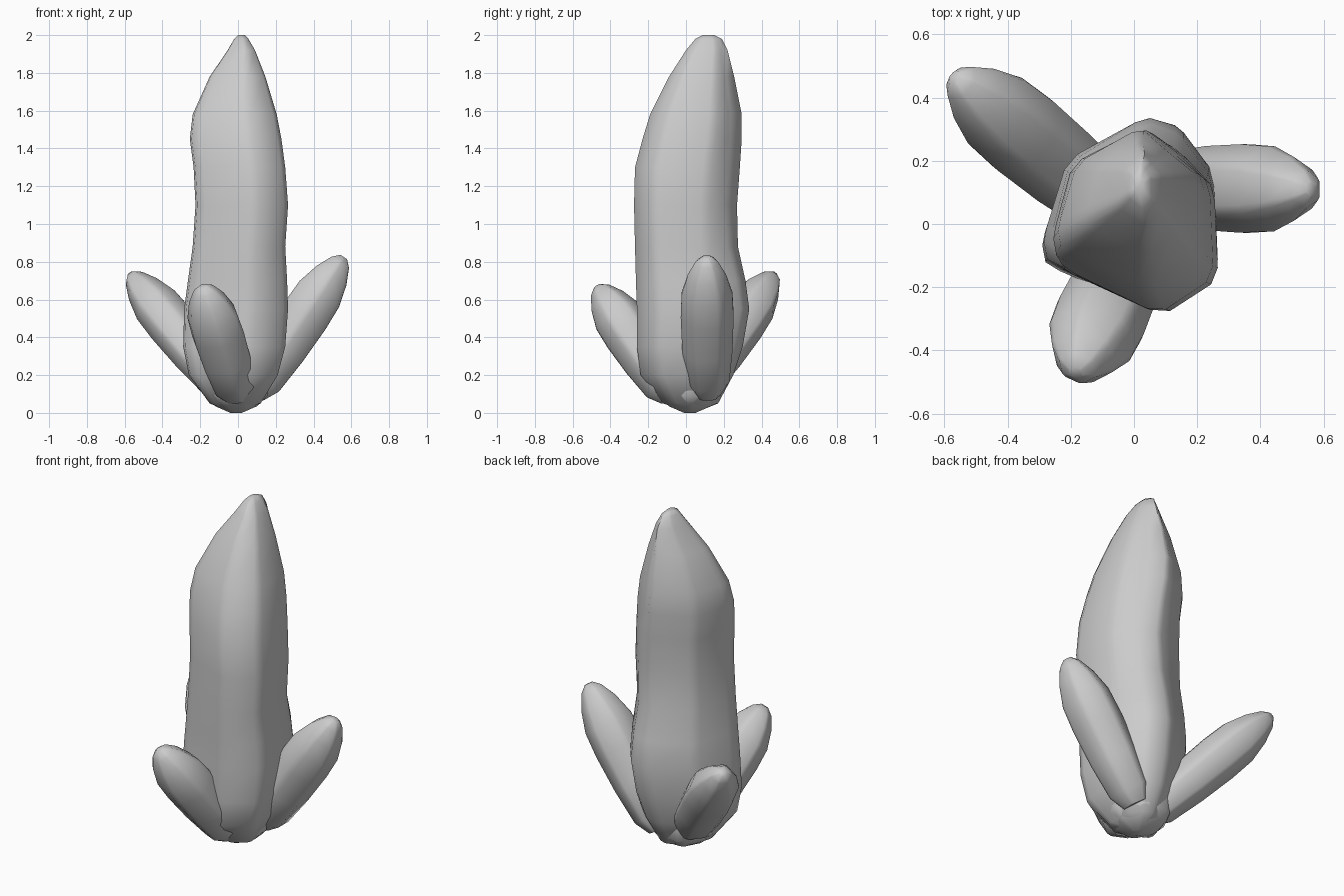
import bpy, bmesh, math
from mathutils import Vector

if "Cube" in bpy.data.objects:
    bpy.data.objects.remove(bpy.data.objects["Cube"])


def soften(corners, cut=0.13):
    """Chop every corner of a polygon, then scale it back to a -1..1 box."""
    pts = []
    n = len(corners)
    for i in range(n):
        p = Vector(corners[i])
        for q in (Vector(corners[i - 1]), Vector(corners[(i + 1) % n])):
            pts.append(p.lerp(q, cut))
    lo = [min(p[k] for p in pts) for k in (0, 1)]
    hi = [max(p[k] for p in pts) for k in (0, 1)]
    return [tuple(2 * (p[k] - lo[k]) / (hi[k] - lo[k]) - 1 for k in (0, 1)) for p in pts]


def loft(name, rings):
    """Skin a closed solid over a list of point rings."""
    bm = bmesh.new()
    loops = [[bm.verts.new(p) for p in ring] for ring in rings]
    n = len(loops[0])
    for a, b in zip(loops, loops[1:]):
        for i in range(n):
            j = (i + 1) % n
            bm.faces.new((a[i], a[j], b[j], b[i]))
    bm.faces.new(loops[0][::-1])
    bm.faces.new(loops[-1])
    bmesh.ops.recalc_face_normals(bm, faces=bm.faces)
    mesh = bpy.data.meshes.new(name)
    bm.to_mesh(mesh)
    bm.free()
    ob = bpy.data.objects.new(name, mesh)
    bpy.context.collection.objects.link(ob)
    bpy.ops.object.select_all(action='DESELECT')
    ob.select_set(True)
    bpy.context.view_layer.objects.active = ob
    bpy.ops.object.shade_smooth_by_angle(angle=math.radians(50))


def main_outline(z):
    """Cross-section of the main crystal; its back corners vary with height."""
    bulge = .9 - .2 * min(max((z - .6) / .9, 0), 1)
    mid = max(0, 1 - abs(z - 1.05) / .5)
    return soften([(.18, 1), (-.7 - .1 * mid, .56 + .12 * mid), (-.97, -.25), (-.92, -.5),
                   (.3, -1), (1, -.6), (.95, .42), (.56, bulge)])


# Main crystal: height, then x and y extents of each slice
slices = [
    (0.01, -.05, .02, .00, .07),
    (0.05, -.15, .12, -.12, .17),
    (0.20, -.26, .21, -.24, .25),
    (0.35, -.29, .25, -.26, .30),
    (0.55, -.285, .265, -.26, .335),
    (0.70, -.265, .26, -.265, .315),
    (0.88, -.24, .25, -.27, .275),
    (1.10, -.225, .265, -.275, .27),
    (1.30, -.235, .25, -.27, .285),
    (1.45, -.255, .23, -.23, .295),
    (1.58, -.24, .205, -.19, .295),
    (1.78, -.15, .145, -.09, .255),
    (1.92, -.055, .09, .00, .22),
    (1.98, -.02, .055, .05, .19),
    (2.00, .00, .035, .09, .15),
]
loft("main_crystal", [
    [((x0 + x1) / 2 + u * (x1 - x0) / 2, (y0 + y1) / 2 + v * (y1 - y0) / 2, z)
     for u, v in main_outline(z)]
    for z, x0, x1, y0, y1 in slices])

# Side crystals: hexagonal shards leaning out from the base
hexagon = soften([(math.cos(math.tau * i / 6), math.sin(math.tau * i / 6)) for i in range(6)])
taper = [(-.04, .5), (.06, .82), (.3, .95), (.55, 1), (.72, .96), (.86, .72), (.96, .42), (1.0, .16)]


def shard(name, base, tip, width, depth):
    base, tip = Vector(base), Vector(tip)
    axis = (tip - base).normalized()
    side = axis.cross(Vector((0, 0, 1))).normalized()
    up = side.cross(axis)
    loft(name, [[base.lerp(tip, t) + side * (u * width * s) + up * (v * depth * s)
                 for u, v in hexagon] for t, s in taper])


shard("right_crystal", (.10, .115, .13), (.56, .11, .825), .14, .13)
shard("left_crystal", (-.08, .06, .14), (-.568, .465, .735), .14, .117)
shard("front_crystal", (-.01, -.09, .11), (-.185, -.47, .67), .145, .125)

# Rough foot where the shards meet
foot = [(.0, .03), (.035, .11), (.09, .165), (.2, .17), (.3, .12)]
loft("base_lump", [[(-.01 + u * r, .02 + v * r, z) for u, v in hexagon] for z, r in foot])
